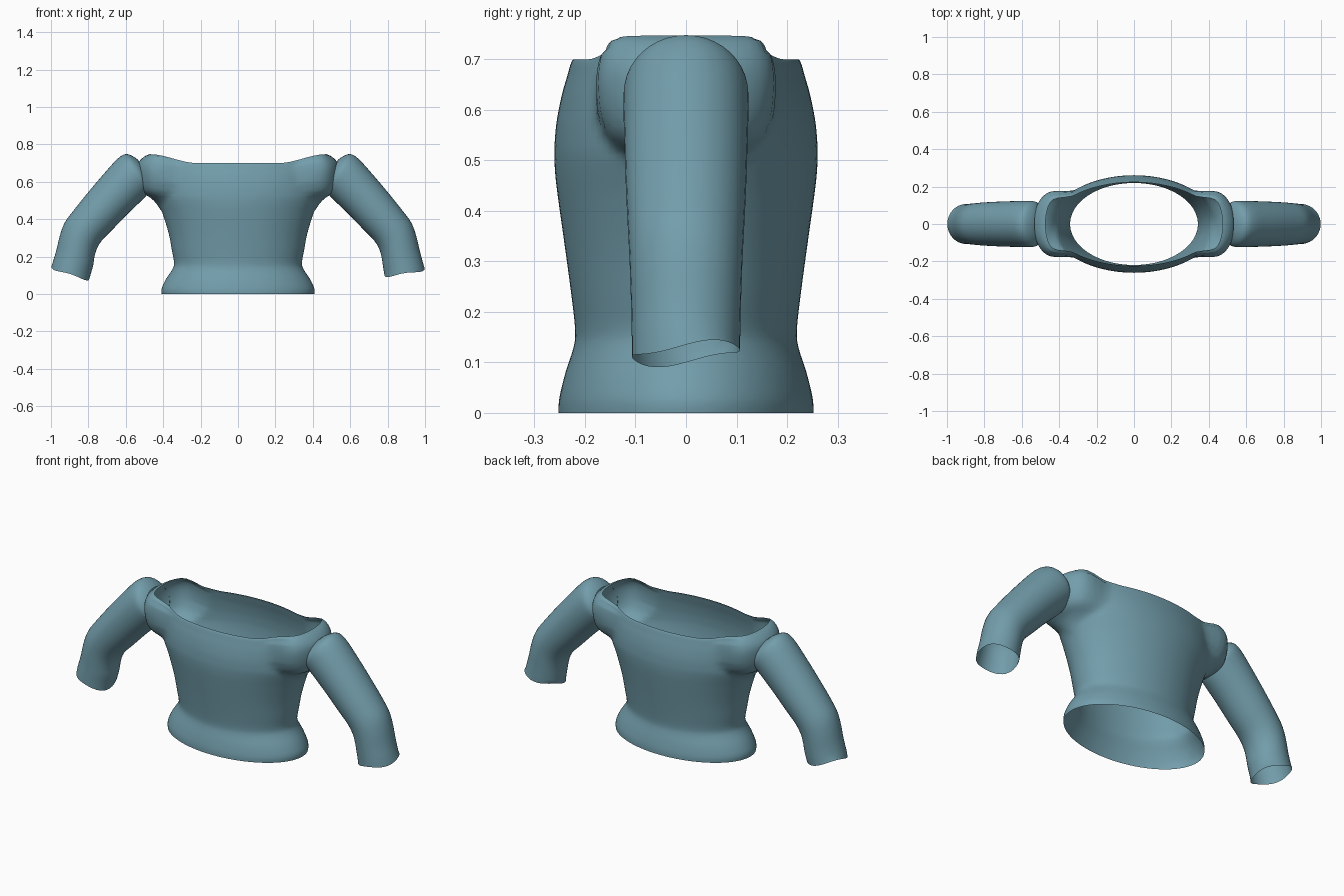
import bpy, bmesh, math

if "Cube" in bpy.data.objects:
    bpy.data.objects.remove(bpy.data.objects["Cube"])

mat = bpy.data.materials.new("dusty_teal")
mat.diffuse_color = (0.17, 0.34, 0.41, 1)
mat.use_nodes = True
mat.node_tree.nodes["Principled BSDF"].inputs["Base Color"].default_value = mat.diffuse_color


def smooth_rows(keys, steps):
    """Catmull-Rom interpolation between rows of numbers."""
    out = []
    for i in range(len(keys) - 1):
        a, b, c, d = (keys[max(i - 1, 0)], keys[i], keys[i + 1],
                      keys[min(i + 2, len(keys) - 1)])
        for s in range(steps):
            t = s / steps
            out.append([0.5 * (2 * q + (r - p) * t + (2 * p - 5 * q + 4 * r - u) * t * t
                               + (3 * q - p - 3 * r + u) * t ** 3)
                        for p, q, r, u in zip(a, b, c, d)])
    return out + [list(keys[-1])]


def loft(name, rings):
    """Skin a list of closed rings into an open tube."""
    bm = bmesh.new()
    rows = [[bm.verts.new(p) for p in ring] for ring in rings]
    n = len(rows[0])
    for lo, hi in zip(rows, rows[1:]):
        for i in range(n):
            j = (i + 1) % n
            bm.faces.new((lo[i], lo[j], hi[j], hi[i]))
    bmesh.ops.recalc_face_normals(bm, faces=bm.faces)
    me = bpy.data.meshes.new(name)
    bm.to_mesh(me)
    bm.free()
    me.materials.append(mat)
    ob = bpy.data.objects.new(name, me)
    bpy.context.collection.objects.link(ob)
    for p in me.polygons:
        p.use_smooth = True
    return ob


# Torso: z, half width, half depth, shoulder lobe half width, lobe half depth
torso_keys = [
    (0.00, 0.408, 0.252, 0, 0), (0.03, 0.408, 0.250, 0, 0),
    (0.08, 0.385, 0.238, 0, 0), (0.13, 0.352, 0.222, 0, 0),
    (0.165, 0.342, 0.219, 0, 0), (0.23, 0.353, 0.226, 0, 0),
    (0.32, 0.370, 0.238, 0, 0), (0.42, 0.400, 0.252, 0, 0),
    (0.47, 0.420, 0.258, 0.02, 0.05), (0.51, 0.438, 0.260, 0.055, 0.11),
    (0.54, 0.445, 0.259, 0.100, 0.150), (0.58, 0.450, 0.255, 0.125, 0.175),
    (0.63, 0.452, 0.245, 0.132, 0.187), (0.665, 0.450, 0.235, 0.125, 0.180),
    (0.69, 0.445, 0.228, 0.095, 0.165), (0.70, 0.440, 0.223, 0.065, 0.150),
]
SEG = 112
LOBE_X = 0.408


def torso_ring(z, hx, hy, a, b):
    radii, angles = [], []
    for i in range(SEG):
        t = 2 * math.pi * i / SEG
        ang = math.atan2(0.62 * math.sin(t), math.cos(t))
        c, s = math.cos(ang), math.sin(ang)
        r = 1 / math.sqrt((c / hx) ** 2 + (s / hy) ** 2)
        if a > 0.005 and b > 0.005:
            # far crossing of the ray with the shoulder lobe
            A = (c / a) ** 2 + (s / b) ** 2
            B = abs(c) * LOBE_X / a ** 2
            D = B * B - A * ((LOBE_X / a) ** 2 - 1)
            if D > 0:
                r = max(r, (B + math.sqrt(D)) / A)
        radii.append(r)
        angles.append(ang)
    for _ in range(2):
        radii = [(radii[i - 1] + 2 * radii[i] + radii[(i + 1) % SEG]) / 4 for i in range(SEG)]
    ring = []
    for r, ang in zip(radii, angles):
        x, y = r * math.cos(ang), r * math.sin(ang)
        # neckline rises over the shoulders
        k = min(max((abs(x) - 0.22) / 0.25, 0), 1)
        h = min(max((z - 0.56) / 0.14, 0), 1)
        ring.append((x, y, z + 0.047 * h * k * k * (3 - 2 * k)))
    return ring


loft("torso", [torso_ring(*k) for k in smooth_rows(torso_keys, 3)])

# Sleeve: outer x, outer z, inner x, inner z, half depth
sleeve_keys = [
    (0.532, 0.715, 0.485, 0.545, 0.105), (0.560, 0.735, 0.487, 0.533, 0.117),
    (0.600, 0.748, 0.495, 0.520, 0.123), (0.645, 0.722, 0.525, 0.490, 0.124),
    (0.715, 0.645, 0.590, 0.428, 0.122), (0.800, 0.545, 0.670, 0.345, 0.119),
    (0.880, 0.445, 0.730, 0.283, 0.115), (0.927, 0.380, 0.757, 0.235, 0.112),
    (0.953, 0.310, 0.769, 0.190, 0.110), (0.972, 0.230, 0.775, 0.150, 0.108),
]
cuffs = {"right": (0.998, 0.135, 0.783, 0.100, 0.107),
         "left": (0.998, 0.145, 0.795, 0.080, 0.107)}

for side, sign in (("right", 1), ("left", -1)):
    rings = []
    rows = smooth_rows(sleeve_keys + [cuffs[side]], 3)
    for n, (ox, oz, ix, iz, hy) in enumerate(rows):
        cx, cz, dx, dz = (ox + ix) / 2, (oz + iz) / 2, (ox - ix) / 2, (oz - iz) / 2
        hem = 1 if n == len(rows) - 1 else 0
        ring = []
        for i in range(40):
            t = 2 * math.pi * i / 40
            c, s = math.cos(t), math.sin(t)
            # slightly uneven hem
            wave = hem * (0.012 * s + 0.006 * math.sin(3 * t))
            ring.append((sign * (cx + dx * c), hy * s, cz + dz * c + wave))
        rings.append(ring)
    loft(side + "_sleeve", rings)
